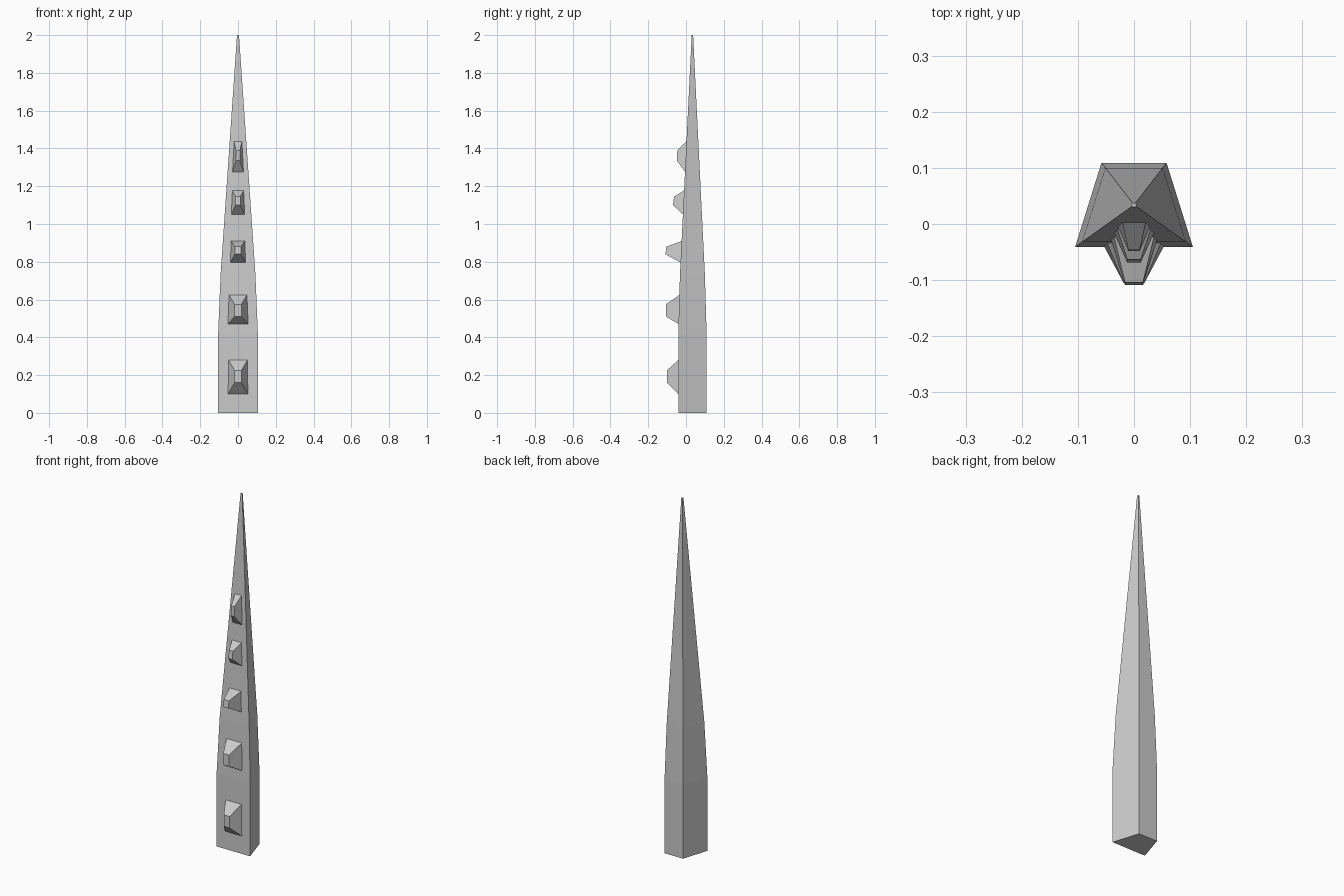
import bpy

cube = bpy.data.objects.get("Cube")
if cube:
    bpy.data.objects.remove(cube, do_unlink=True)

# One plain stone grey
grey = bpy.data.materials.new("stone_grey")
GREY = (0.6, 0.6, 0.6, 1)
grey.diffuse_color = GREY
grey.use_nodes = True
bsdf = next(n for n in grey.node_tree.nodes if n.type == 'BSDF_PRINCIPLED')
bsdf.inputs["Base Color"].default_value = GREY

AXIS_Y = 0.034                                   # the taper closes on this line
SECTION = [(-0.105, -0.041), (0.105, -0.041), (0.058, 0.109), (-0.058, 0.109)]
LEVELS = [(0, 1), (0.42, 1), (0.73, 0.88), (2, 0.05)]   # height, scale


def loft(name, rings):
    """Closed solid through a stack of four-cornered rings."""
    verts = [v for ring in rings for v in ring]
    faces = [(3, 2, 1, 0), tuple(range(len(verts) - 4, len(verts)))]
    for r in range(len(rings) - 1):
        a = 4 * r
        for i in range(4):
            j = (i + 1) % 4
            faces.append((a + i, a + j, a + 4 + j, a + 4 + i))
    mesh = bpy.data.meshes.new(name)
    mesh.from_pydata(verts, [], faces)
    mesh.materials.append(grey)
    obj = bpy.data.objects.new(name, mesh)
    bpy.context.collection.objects.link(obj)
    return obj


def scale_at(z):
    for (z0, s0), (z1, s1) in zip(LEVELS, LEVELS[1:]):
        if z <= z1:
            return s0 + (s1 - s0) * (z - z0) / (z1 - z0)


def front_y(z):
    return AXIS_Y + (SECTION[0][1] - AXIS_Y) * scale_at(z)


# Tapered four-sided shaft
loft("shaft", [[(x * s, AXIS_Y + (y - AXIS_Y) * s, z) for x, y in SECTION]
               for z, s in LEVELS])

# Blunt studs up the front: base z range, base half widths (bottom, top),
# tip z range, tip half width, tip y (bottom, top)
STUDS = [
    (0.10, 0.28, 0.053, 0.050, 0.16, 0.225, 0.018, -0.101, -0.101),
    (0.47, 0.625, 0.054, 0.048, 0.51, 0.575, 0.018, -0.106, -0.106),
    (0.795, 0.91, 0.041, 0.036, 0.84, 0.88, 0.016, -0.109, -0.104),
    (1.05, 1.178, 0.036, 0.030, 1.10, 1.145, 0.012, -0.069, -0.063),
    (1.275, 1.438, 0.029, 0.021, 1.335, 1.39, 0.010, -0.048, -0.046),
]
for n, (z0, z1, w0, w1, t0, t1, tw, y0, y1) in enumerate(STUDS, 1):
    b0, b1 = front_y(z0) + 0.001, front_y(z1) + 0.001
    base = [(-w0, b0, z0), (w0, b0, z0), (w1, b1, z1), (-w1, b1, z1)]
    tip = [(-tw, y0, t0), (tw, y0, t0), (tw, y1, t1), (-tw, y1, t1)]
    loft(f"front_stud_{n}", [base, tip])
